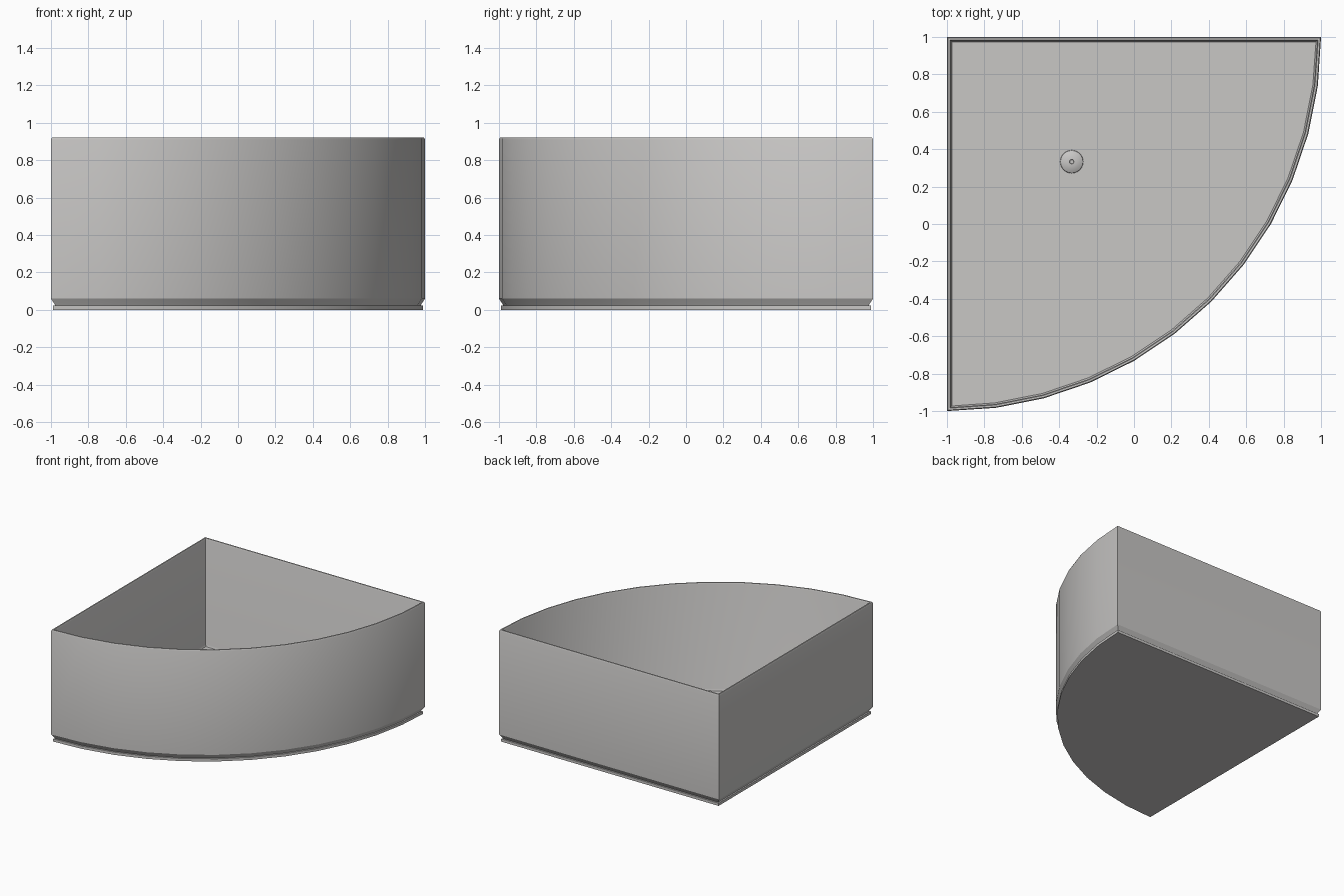
import bpy, bmesh
from math import sin, cos, radians, pi, sqrt

cube = bpy.data.objects.get("Cube")
if cube:
    bpy.data.objects.remove(cube, do_unlink=True)

RADIUS, SEGMENTS = 2.0, 12


def material(name, rgb):
    m = bpy.data.materials.new(name)
    m.use_nodes = True
    m.diffuse_color = (*rgb, 1)
    m.node_tree.nodes["Principled BSDF"].inputs["Base Color"].default_value = (*rgb, 1)
    return m


grey = material("warm grey", (0.58, 0.57, 0.56))


def quarter_outline(inset, z):
    """Quarter circle with its corner at the back right, moved inwards by inset."""
    r = RADIUS - inset
    reach = sqrt(r * r - inset * inset)
    pts = [(inset, -inset), (inset, -reach)]
    for i in range(1, SEGMENTS):
        a = radians(-90 + 90 * i / SEGMENTS)
        pts.append((r * cos(a), r * sin(a)))
    pts.append((reach, -inset))
    return [(x - 1, y + 1, z) for x, y in pts]


def ring_outline(radius, z, centre=(-0.333, 0.333), sides=24):
    return [(centre[0] + radius * cos(2 * pi * i / sides),
             centre[1] + radius * sin(2 * pi * i / sides), z) for i in range(sides)]


def loft(name, outlines):
    """Skin a stack of outlines and cap both ends."""
    bm = bmesh.new()
    loops = [[bm.verts.new(p) for p in o] for o in outlines]
    n = len(loops[0])
    for low, high in zip(loops, loops[1:]):
        for i in range(n):
            j = (i + 1) % n
            bm.faces.new((low[i], low[j], high[j], high[i]))
    bm.faces.new(loops[0][::-1])
    bm.faces.new(loops[-1])
    bmesh.ops.recalc_face_normals(bm, faces=bm.faces[:])
    me = bpy.data.meshes.new(name)
    bm.to_mesh(me)
    bm.free()
    me.materials.append(grey)
    ob = bpy.data.objects.new(name, me)
    bpy.context.collection.objects.link(ob)
    bpy.ops.object.select_all(action="DESELECT")
    ob.select_set(True)
    bpy.context.view_layer.objects.active = ob
    bpy.ops.object.shade_smooth_by_angle(angle=radians(30))
    return ob


# Base plate, slightly inside the walls
loft("base_plate", [quarter_outline(0.012, z) for z in (0, 0.022)])

# Open basin: tapered foot, outer wall, bevelled rim, inner wall, floor
basin_profile = [(0.025, 0.02), (0.018, 0.032), (0, 0.06), (0, 0.908),
                 (0.005, 0.92), (0.015, 0.92), (0.02, 0.908),
                 (0.02, 0.05), (0.027, 0.035)]
loft("basin", [quarter_outline(d, z) for d, z in basin_profile])

# Domed drain cover with a small dimple
drain_profile = [(0.062, 0.034), (0.06, 0.042), (0.045, 0.05),
                 (0.025, 0.055), (0.012, 0.056), (0.01, 0.05)]
loft("drain_cover", [ring_outline(r, z) for r, z in drain_profile])
